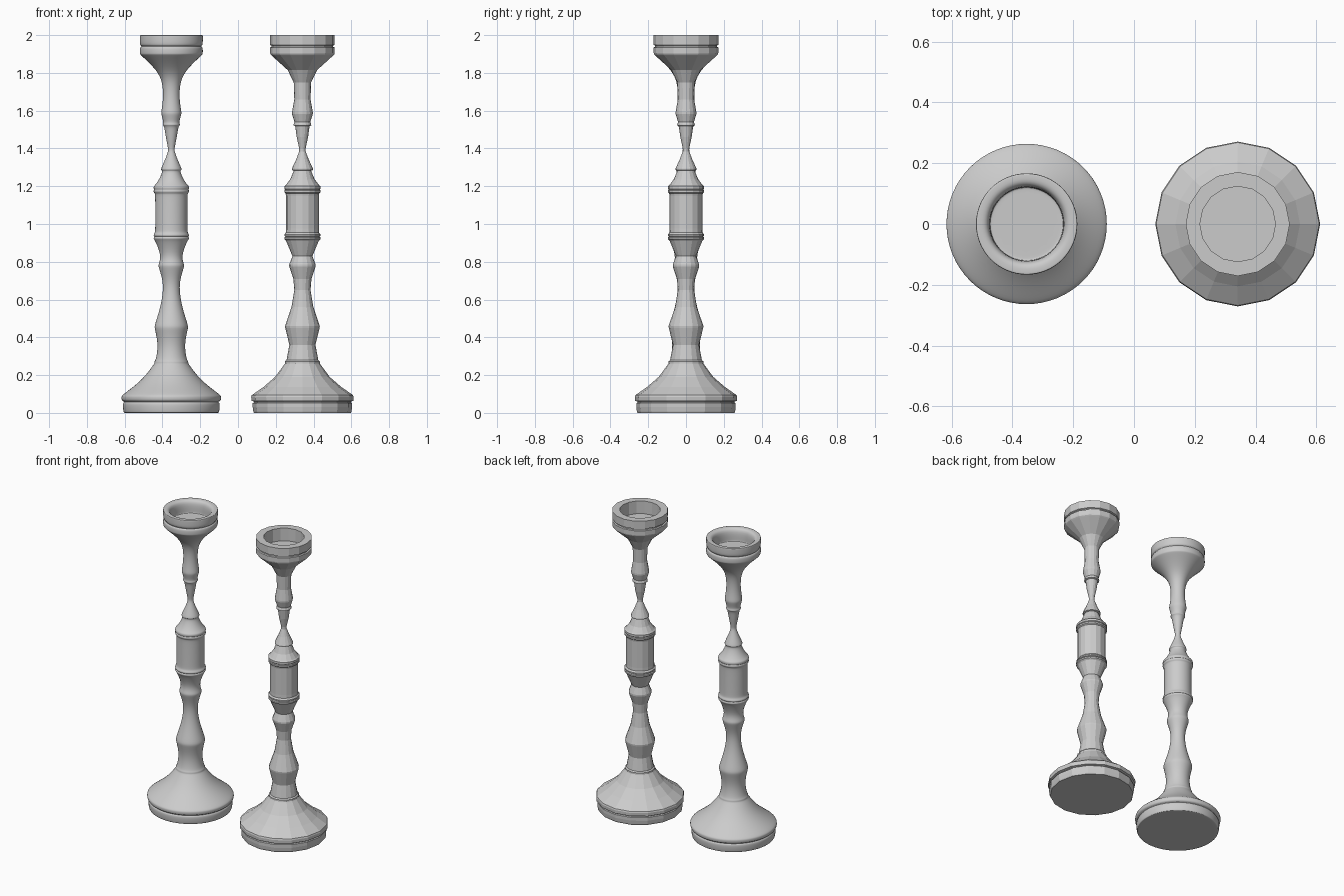
import bpy, bmesh, math

SIDES = 16

# Turned profile as (radius, height), from the underside up and into the cup
PROFILE = [
    # stepped foot
    (0.250, 0.0), (0.257, 0.0), (0.260, 0.008), (0.263, 0.03), (0.263, 0.052),
    (0.256, 0.056), (0.256, 0.060), (0.270, 0.064), (0.271, 0.085), (0.268, 0.094),
    # flared skirt and collar
    (0.205, 0.138), (0.145, 0.19), (0.096, 0.256), (0.092, 0.262),
    (0.092, 0.273), (0.084, 0.280),
    # lower stem
    (0.069, 0.36), (0.091, 0.450), (0.092, 0.460), (0.058, 0.56), (0.043, 0.65),
    (0.048, 0.71), (0.070, 0.775), (0.070, 0.785), (0.053, 0.83),
    # barrel with bands
    (0.087, 0.912), (0.096, 0.920), (0.096, 0.929), (0.090, 0.933),
    (0.096, 0.937), (0.096, 0.945), (0.088, 0.955), (0.087, 0.975),
    (0.087, 1.150), (0.089, 1.162), (0.096, 1.168), (0.096, 1.178),
    (0.092, 1.182), (0.096, 1.186), (0.096, 1.200), (0.088, 1.206),
    # bell and narrow waist
    (0.064, 1.238), (0.046, 1.282), (0.056, 1.286), (0.056, 1.293),
    (0.034, 1.34), (0.017, 1.385), (0.017, 1.40),
    # upper stem
    (0.030, 1.46), (0.038, 1.518), (0.047, 1.522), (0.046, 1.530), (0.042, 1.540),
    (0.055, 1.582), (0.055, 1.592), (0.043, 1.66), (0.046, 1.75),
    # cup
    (0.078, 1.815), (0.163, 1.892), (0.169, 1.898), (0.171, 1.905), (0.171, 1.935),
    (0.163, 1.938), (0.163, 1.944), (0.171, 1.948), (0.171, 1.990), (0.171, 2.0),
    (0.164, 2.0), (0.124, 2.0), (0.124, 1.925), (0.124, 1.915), (0.115, 1.915),
]


def candlestick(name, x):
    """Revolve the profile into a closed faceted candlestick."""
    bm = bmesh.new()
    rings = []
    for r, z in PROFILE:
        rings.append([bm.verts.new((r * math.cos(2 * math.pi * i / SIDES),
                                    r * math.sin(2 * math.pi * i / SIDES), z))
                      for i in range(SIDES)])
    for low, high in zip(rings, rings[1:]):
        for i in range(SIDES):
            j = (i + 1) % SIDES
            bm.faces.new((low[i], low[j], high[j], high[i]))
    # underside and cup floor
    bm.faces.new(rings[0][::-1])
    bm.faces.new(rings[-1])
    mesh = bpy.data.meshes.new(name)
    bm.to_mesh(mesh)
    bm.free()
    obj = bpy.data.objects.new(name, mesh)
    obj.location.x = x
    bpy.context.collection.objects.link(obj)
    return obj


# Faceted candlestick on the right
candlestick("faceted_candlestick", 0.341)

# Smooth, subdivided candlestick on the left
smooth = candlestick("smooth_candlestick", -0.353)
smooth.data.shade_smooth()
sub = smooth.modifiers.new("Subdivision", 'SUBSURF')
sub.levels = sub.render_levels = 2
